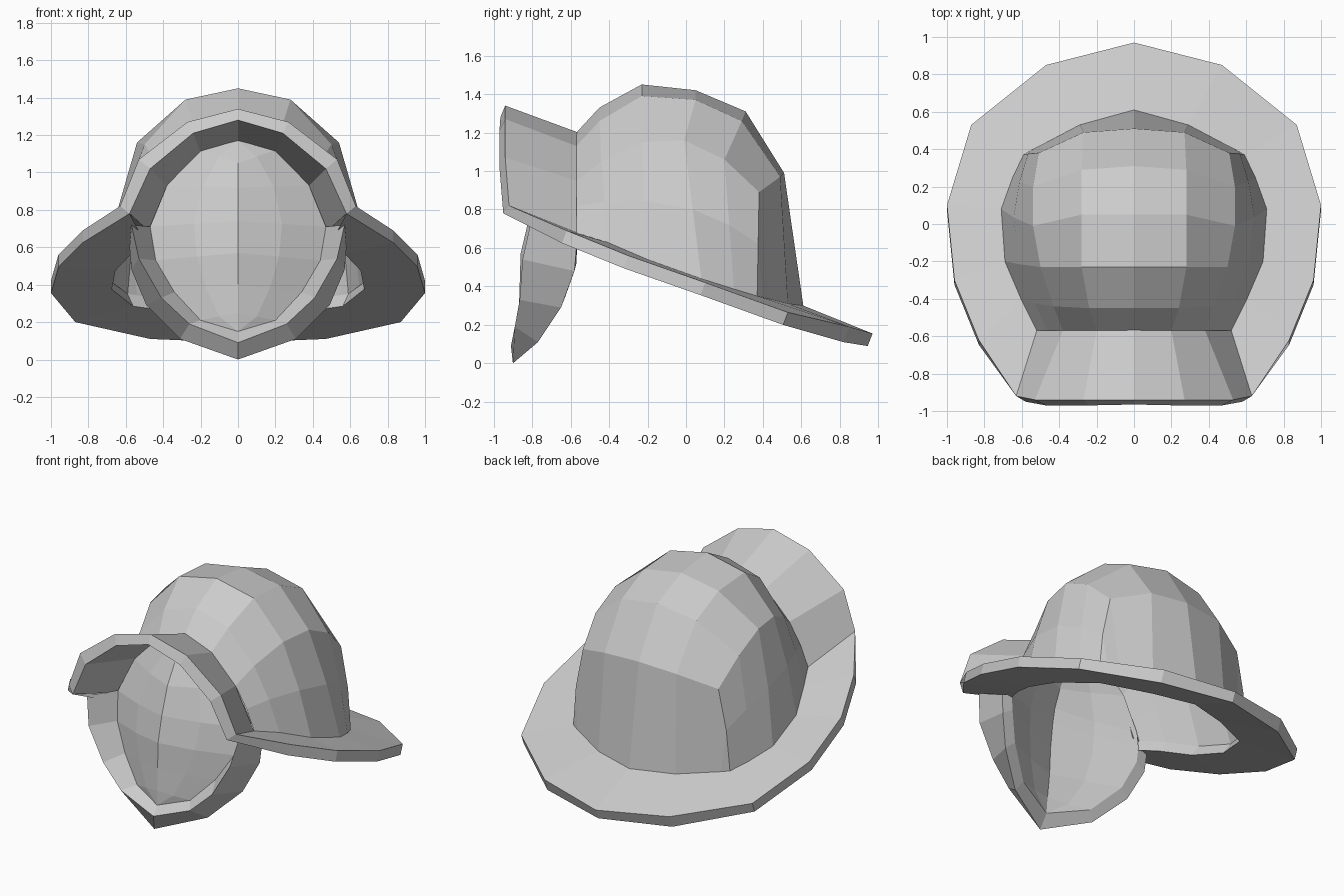
import bpy, bmesh
from mathutils import Vector


def loft(name, rows, closed=False, caps=False):
    """Skin rows of half-model points (x >= 0), then mirror across x."""
    bm = bmesh.new()
    grid = [[bm.verts.new(p) for p in row] for row in rows]
    n = len(grid)
    for i in range(n if closed else n - 1):
        a, b = grid[i], grid[(i + 1) % n]
        for j in range(len(a) - 1):
            bm.faces.new((a[j], a[j + 1], b[j + 1], b[j]))
    if caps:
        bm.faces.new([row[-1] for row in grid])
    bmesh.ops.remove_doubles(bm, verts=bm.verts, dist=0.001)
    bmesh.ops.mirror(bm, geom=bm.verts[:] + bm.edges[:] + bm.faces[:],
                     axis='X', merge_dist=0.001)
    bmesh.ops.remove_doubles(bm, verts=bm.verts, dist=0.001)
    bmesh.ops.recalc_face_normals(bm, faces=bm.faces)
    me = bpy.data.meshes.new(name)
    bm.to_mesh(me)
    bm.free()
    ob = bpy.data.objects.new(name, me)
    bpy.context.collection.objects.link(ob)
    return ob


def mid(a, b, push=1.0):
    """Point halfway between a and b, pushed outwards in x."""
    m = (Vector(a) + Vector(b)) / 2
    return Vector((m.x * push, m.y, m.z))


# dome: cross arches from front to back, crown to shoulder, then base
base = [(.52, -.57, .68), (.60, -.41, .63), (.69, -.20, .54), (.71, .08, .44),
        (.65, .25, .38), (.59, .37, .35)]
arches = [
    [(0, -.57, 1.20), (.20, -.57, 1.13), (.38, -.57, .95)],
    [(0, -.45, 1.33), (.24, -.45, 1.26), (.43, -.44, 1.05)],
    [(0, -.23, 1.45), (.28, -.23, 1.39), (.50, -.23, 1.15)],
    [(0, .05, 1.42), (.28, .05, 1.37), (.54, -.01, 1.16)],
    [(0, .31, 1.31), (.28, .29, 1.26), (.54, .20, 1.06)],
    [(0, .51, .99), (.27, .49, .97), (.51, .38, .89)],
]
rows = [a + [mid(a[-1], b, 1.03), b] for a, b in zip(arches, base)]
rows.append([(0, .61, .30), (.29, .53, .31), (.48, .43, .335),
             (.54, .40, .343), (.59, .37, .35)])
loft("dome", rows)

# sloping brim
outer = [(0, .97, .155), (.47, .85, .19), (.87, .53, .265), (1, .10, .42),
         (.96, -.30, .56), (.83, -.62, .69), (.63, -.92, .82)]
inner = [(0, .61, .30), (.29, .53, .31), (.59, .37, .35), (.71, .08, .44),
         (.69, -.20, .54), (.60, -.41, .63), (.52, -.57, .68)]


def under(pts, s):
    return [(x * s, y - .025, z - .065) for x, y, z in pts]


outer_low = under(outer, 1)
outer_low[0:2] = [(0, .945, .09), (.47, .82, .11)]
outer_low[-1] = (.58, -.95, .78)
loft("brim", [outer, inner, under(inner, .95), outer_low], True, True)

# arched front peak
loft("front_peak", [
    [(0, -.94, 1.34), (.27, -.94, 1.27), (.53, -.94, 1.07), (.63, -.92, .82)],
    [(0, -.56, 1.20), (.20, -.57, 1.13), (.38, -.57, .95), (.52, -.57, .68)],
    [(0, -.56, 1.17), (.20, -.56, 1.11), (.38, -.56, .93), (.47, -.57, .68)],
    [(0, -.965, 1.28), (.24, -.97, 1.21), (.47, -.97, 1.02), (.58, -.95, .78)],
], True, True)

# keeled face plate
edge = [(0, -.87, .15), (.20, -.80, .21), (.34, -.73, .36), (.44, -.67, .53),
        (.47, -.62, .71), (.38, -.57, .93), (.20, -.57, 1.12), (0, -.57, 1.17)]
keel = [(0, y, z) for y, z in [(-.87, .15), (-.87, .25), (-.865, .4), (-.86, .57),
                               (-.82, .74), (-.76, .92), (-.68, 1.05), (-.57, 1.17)]]
middle = [mid(a, b) - Vector((0, .04 * a[0], 0)) for a, b in zip(edge, keel)]
loft("face_plate", [edge, middle, keel])

# chin guard: lining edge, rear edge, front rim, then inwards to the plate
lining_low = [(0, -.84, .09), (.27, -.74, .17), (.43, -.63, .34), (.50, -.57, .52), (.51, -.565, .63)]
rear = [(0, -.90, 0), (.31, -.77, .11), (.49, -.65, .29), (.57, -.58, .48), (.58, -.57, .60)]
rim = [(0, -.91, .09), (.26, -.89, .19), (.41, -.865, .33), (.53, -.85, .54), (.57, -.81, .72)]
loft("chin_guard", [lining_low, rear, rim, edge[:5]])

# inner lining: from the chin guard and dome opening to the keel
lining_edge = lining_low + [(.49, -.555, .72), (.38, -.55, .94), (.20, -.55, 1.12), (0, -.55, 1.17)]
lining_keel = [(0, y, z) for y, z in [(-.84, .09), (-.83, .2), (-.81, .36), (-.80, .54), (-.78, .7),
                                      (-.76, .8), (-.71, .92), (-.64, 1.05), (-.55, 1.17)]]
lining_mid = [mid(a, b) - Vector((0, .03 * a[0], 0)) for a, b in zip(lining_edge, lining_keel)]
loft("face_lining", [lining_edge, lining_mid, lining_keel])
